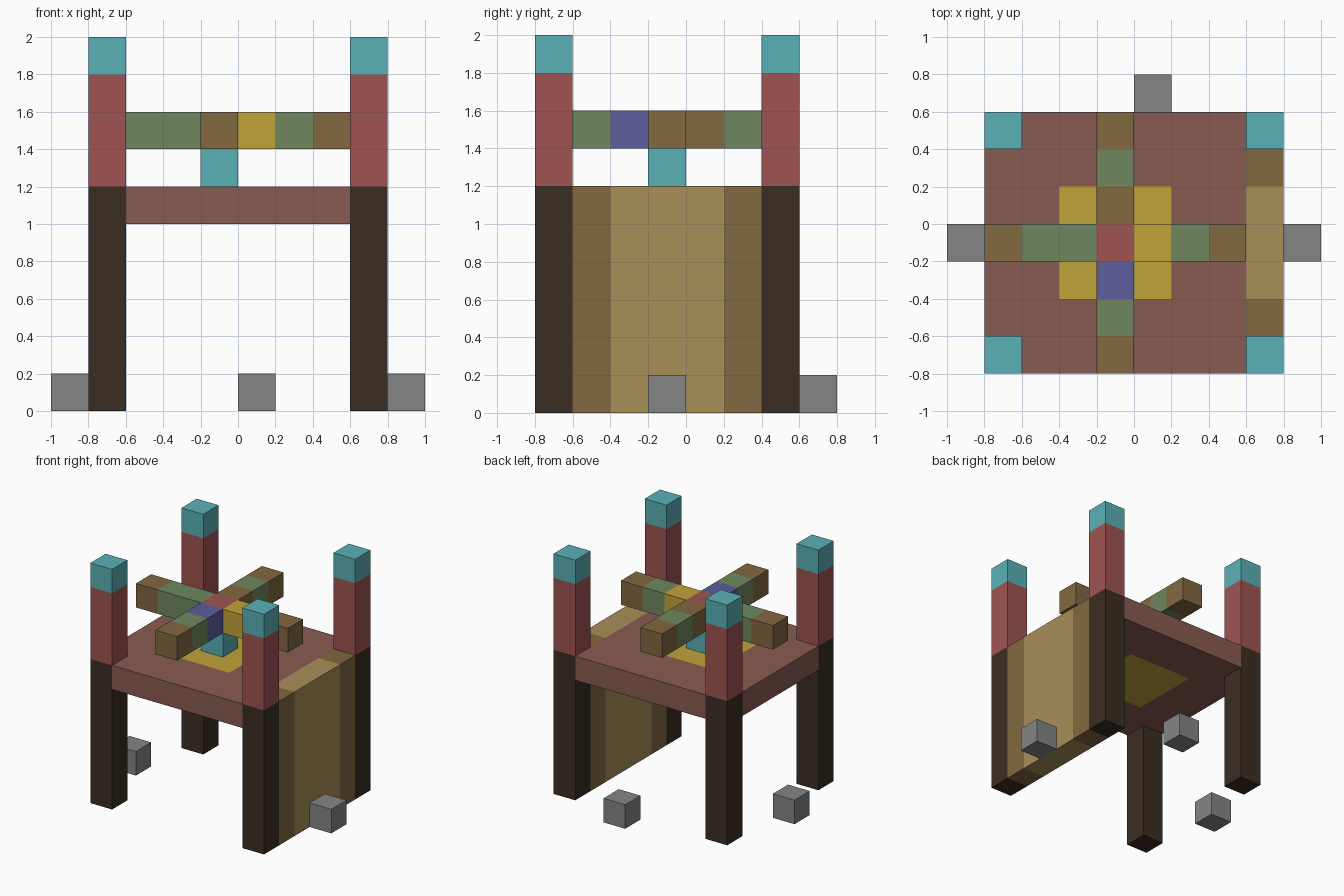
import bpy
import bmesh
from mathutils import Vector

if "Cube" in bpy.data.objects:
    bpy.data.objects.remove(bpy.data.objects["Cube"])

U = 0.2  # side of one cubic module; part sizes below are in modules


def material(name, code):
    srgb = [int(code[i:i + 2], 16) / 255 for i in (0, 2, 4)]
    rgba = [c / 12.92 if c <= 0.04045 else ((c + 0.055) / 1.055) ** 2.4 for c in srgb] + [1]
    mat = bpy.data.materials.new(name)
    mat.use_nodes = True
    mat.diffuse_color = rgba
    mat.node_tree.nodes["Principled BSDF"].inputs["Base Color"].default_value = rgba
    return mat


CYAN = material("cyan", "5ab1b7")
RED = material("brick red", "9f5452")
DARK = material("dark wood", "3b2d22")
DECK = material("reddish wood", "895b51")
GREEN = material("moss green", "6f875f")
BROWN = material("mid brown wood", "826840")
YELLOW = material("yellow", "c0a43a")
BLUE = material("blue", "5c5e9e")
TAN = material("tan wood", "a88f58")
GREY = material("grey stone", "858585")


def block(name, low, size, mats, cuts=(), rule=None):
    """Box in module units, split at (axis, position) cuts and coloured by a face rule."""
    low, size = Vector(low), Vector(size)
    bm = bmesh.new()
    bmesh.ops.create_cube(bm, size=1)
    for v in bm.verts:
        v.co = low + (v.co + Vector((0.5, 0.5, 0.5))) * size
    for axis, pos in cuts:
        normal = Vector((0, 0, 0))
        normal[axis] = 1
        bmesh.ops.bisect_plane(bm, geom=bm.verts[:] + bm.edges[:] + bm.faces[:],
                               plane_co=normal * pos, plane_no=normal)
    if rule:
        for f in bm.faces:
            f.material_index = rule(f.calc_center_median())
    bmesh.ops.scale(bm, vec=(U, U, U), verts=bm.verts)
    mesh = bpy.data.meshes.new(name)
    bm.to_mesh(mesh)
    bm.free()
    for m in mats:
        mesh.materials.append(m)
    obj = bpy.data.objects.new(name, mesh)
    bpy.context.collection.objects.link(obj)


def banded(name, low, size, axis, bands):
    """Box with one coloured band per module along an axis."""
    mats = list(dict.fromkeys(bands))
    start, last = low[axis], len(bands) - 1

    def rule(c):
        return mats.index(bands[min(last, max(0, int(c[axis] - start)))])

    cuts = [(axis, start + i) for i in range(1, len(bands))]
    block(name, low, size, mats, cuts, rule)


# Corner legs with posts and caps
for side, x in (("right", -4), ("left", 3)):
    for end, y in (("front", -4), ("back", 2)):
        block(f"{end}_{side}_leg", (x, y, 0), (1, 1, 6), [DARK])
        block(f"{end}_{side}_post", (x, y, 6), (1, 1, 3), [RED])
        block(f"{end}_{side}_cap", (x, y, 9), (1, 1, 1), [CYAN])

# Deck with a square inlay through its thickness
block("deck", (-3, -4, 5), (6, 7, 1), [DECK, YELLOW],
      [(axis, pos) for axis in (0, 1) for pos in (-2, 1)],
      lambda c: int(-2 < c.x < 1 and -2 < c.y < 1))
block("deck_right_edge", (-4, -3, 5), (1, 5, 1), [DECK])

# Side wall of upright planks
banded("side_wall", (3, -3, 0), (1, 5, 6), 1, [BROWN, TAN, TAN, TAN, BROWN])

# Hub carrying the crossed bars
block("hub", (-1, -1, 6), (1, 1, 1), [CYAN])
banded("cross_bar", (-4, -1, 7), (7, 1, 1), 0,
       [BROWN, GREEN, GREEN, RED, YELLOW, GREEN, BROWN])
banded("front_arm", (-1, -4, 7), (1, 3, 1), 1, [BROWN, GREEN, BLUE])
banded("back_arm", (-1, 0, 7), (1, 3, 1), 1, [BROWN, GREEN, BROWN])

# Loose stones on the ground
for name, x, y in (("right", -5, -1), ("left", 4, -1), ("back", 0, 3)):
    block(f"{name}_stone", (x, y, 0), (1, 1, 1), [GREY])
